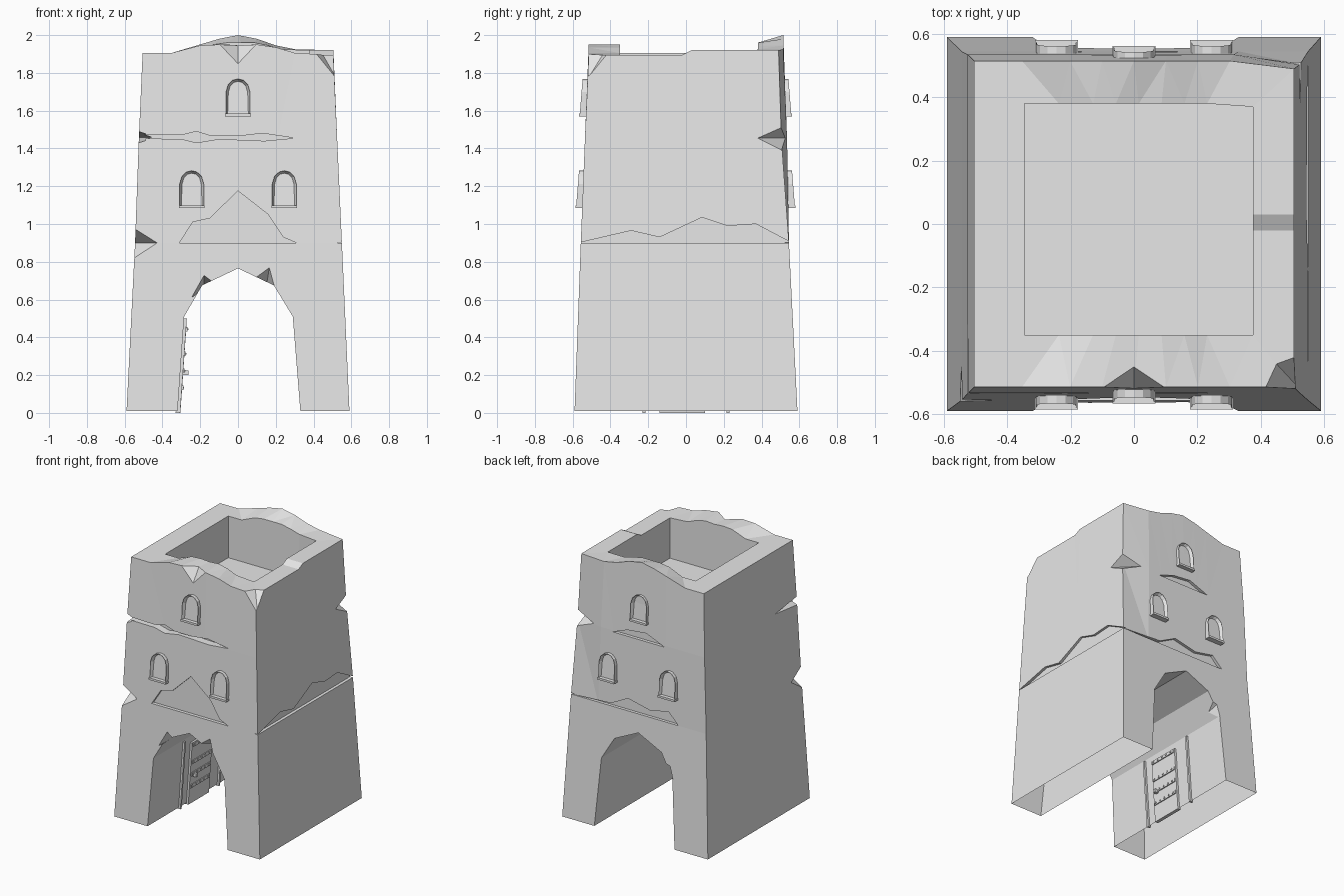
import bpy, bmesh
from mathutils import Vector

old = bpy.data.objects.get("Cube")
if old:
    bpy.data.objects.remove(old, do_unlink=True)

# One plain stone colour
stone = bpy.data.materials.new("pale_stone")
stone.use_nodes = True
stone.diffuse_color = (0.8, 0.8, 0.8, 1)
stone.node_tree.nodes["Principled BSDF"].inputs["Base Color"].default_value = (0.8, 0.8, 0.8, 1)


def finish(bm, name):
    bmesh.ops.recalc_face_normals(bm, faces=bm.faces[:])
    mesh = bpy.data.meshes.new(name)
    bm.to_mesh(mesh)
    bm.free()
    mesh.materials.append(stone)
    ob = bpy.data.objects.new(name, mesh)
    bpy.context.scene.collection.objects.link(ob)
    return ob


def hull(name, points):
    bm = bmesh.new()
    for p in points:
        bm.verts.new(p)
    bmesh.ops.convex_hull(bm, input=bm.verts[:])
    return finish(bm, name)


def prism(name, outline, axis, d0, d1):
    """Extrude an outline of (along, z) points through the wall on one axis."""
    bm = bmesh.new()
    place = lambda a, z, d: (a, d, z) if axis == "y" else (d, a, z)
    near, far = [[bm.verts.new(place(a, z, d)) for a, z in outline] for d in (d0, d1)]
    bm.faces.new(near)
    bm.faces.new(far)
    for i in range(len(outline)):
        j = (i + 1) % len(outline)
        bm.faces.new((near[i], near[j], far[j], far[i]))
    return finish(bm, name)


def cut(body, cutter):
    mod = body.modifiers.new("cut", "BOOLEAN")
    mod.operation, mod.solver, mod.object = "DIFFERENCE", "EXACT", cutter
    bpy.context.view_layer.objects.active = body
    bpy.ops.object.modifier_apply(modifier=mod.name)
    bpy.data.objects.remove(cutter, do_unlink=True)


def box(name, lo, hi, lean=0.0):
    """Box between two corners, its top shifted in x by lean."""
    return hull(name, [(x + (lean if z == hi[2] else 0), y, z)
                       for x in (lo[0], hi[0]) for y in (lo[1], hi[1]) for z in (lo[2], hi[2])])


# Tapered tower body with an uneven crown and a sunken roof
STATIONS = (-1, -.7, -.4, -.2, 0, .2, .4, .6, 1)
FRONT_TOP = (1.905, 1.905, 1.945, 1.95, 1.945, 1.95, 1.935, 1.905, 1.895)
BACK_TOP = (1.905, 1.905, 1.95, 1.98, 2.0, 1.98, 1.945, 1.925, 1.92)
mix = lambda a, b, u: a + (b - a) * (u + 1) / 2


def ring(bm, xl, xr, yf, yb, yb_right, z=None, cap=2.0):
    pts = [(mix(xl, xr, u), yf, t) for u, t in zip(STATIONS, FRONT_TOP)]
    pts += [(xr, -.02, 1.895), (xr, .03, 1.92)]
    back = [(mix(xl, xr, u), yb_right if u == 1 else yb, min(t, cap))
            for u, t in zip(STATIONS, BACK_TOP)]
    pts += back[::-1] + [(xl, 0, 1.905)]
    return [bm.verts.new((x, y, t if z is None else z)) for x, y, t in pts]


bm = bmesh.new()
rings = [
    ring(bm, -.59, .59, -.59, .59, .59, .01),
    ring(bm, -.545, .55, -.557, .545, .545, .9),
    ring(bm, -.525, .525, -.535, .535, .505, 1.45),
    ring(bm, -.505, .505, -.515, .515, .49),
    ring(bm, -.345, .375, -.35, .38, .37, cap=1.96),
    ring(bm, -.345, .375, -.35, .38, .37, 1.6),
]
for low, high in zip(rings, rings[1:]):
    for i in range(len(low)):
        j = (i + 1) % len(low)
        bm.faces.new((low[i], low[j], high[j], high[i]))
bm.faces.new(rings[0])
bm.faces.new(rings[-1])
bmesh.ops.triangulate(bm, faces=[f for f in bm.faces if len(f.verts) == 4])
tower = finish(bm, "tower_body")

# Arched passage from front to back
arch = [(-.325, -.1), (-.32, .01), (-.285, .51), (-.19, .675), (0, .765),
        (.19, .675), (.29, .51), (.33, .01), (.335, -.1)]
cut(tower, prism("passage", arch, "y", -.8, .8))

# Patches of fallen plaster
patches = [
    ("y", -.7, -.533, [(-.31, .9), (-.24, 1.01), (-.15, 1.03), (0, 1.175),
                       (.16, 1.05), (.24, .93), (.31, .9)]),
    ("x", .528, .7, [(-.57, .9), (-.29, .965), (-.14, .93), (.085, 1.035),
                     (.22, .99), (.37, 1.0), (.56, .9)]),
    ("y", .523, .7, [(.57, .9), (.225, .92), (.09, .99), (-.09, .95), (-.24, .98), (-.32, .9)]),
    ("y", .512, .7, [(.22, 1.44), (.1, 1.485), (-.05, 1.5), (-.2, 1.44)]),
    ("y", -.7, -.48, [(-.7, 1.455), (-.3, 1.45), (-.22, 1.43), (-.1, 1.45), (.14, 1.44),
                      (.3, 1.455), (.13, 1.48), (0, 1.465), (-.14, 1.465), (-.22, 1.49),
                      (-.3, 1.47), (-.7, 1.48)]),
]
for axis, d0, d1, outline in patches:
    cut(tower, prism("patch", outline, axis, d0, d1))

# Broken chips on the crown, corners and arch edge
chips = [
    [(-.2, -.56, 1.99), (.2, -.56, 1.99), (0, -.56, 1.79), (0, -.42, 1.99)],
    [(.55, -.55, 1.95), (.36, -.55, 1.95), (.55, -.36, 1.95), (.55, -.55, 1.72), (.43, -.42, 1.93)],
    [(-.64, -.64, 1.09), (-.64, -.64, .71), (-.385, -.6, .9), (-.6, -.385, .9)],
    [(.58, .58, 1.57), (.58, .58, 1.33), (.34, .565, 1.455), (.565, .34, 1.455)],
    [(-.56, -.6, 1.51), (-.56, -.6, 1.41), (-.56, -.18, 1.455), (-.45, -.5, 1.46)],
    [(-.26, -.6, .6), (-.18, -.6, .745), (-.12, -.6, .7), (-.18, -.42, .66)],
    [(.07, -.6, .72), (.17, -.6, .795), (.21, -.6, .64), (.15, -.42, .67)],
    [(-.31, .62, .48), (-.27, .62, .62), (-.2, .62, .64), (-.25, .45, .55)],
]
for points in chips:
    cut(tower, hull("chip", points))

# The legs are hollow underneath
bm = bmesh.new()
bm.from_mesh(tower.data)
bottom = [f for f in bm.faces if max(v.co.z for v in f.verts) < .02]
bmesh.ops.delete(bm, geom=bottom, context="FACES")
bm.to_mesh(tower.data)
bm.free()


# Arched windows with a raised frame, sunken pane and sill
def window(name, x, z, y_out, side):
    outline = [(-.064, 0), (.064, 0), (.064, .125), (.052, .165), (.028, .188),
               (0, .195), (-.028, .188), (-.052, .165), (-.064, .125)]
    bm = bmesh.new()
    lean = lambda h: y_out - .08 * h
    front = [bm.verts.new((x + a, side * lean(h), z + h)) for a, h in outline]
    back = [bm.verts.new((x + a, side * (lean(h) - .05), z + h)) for a, h in outline]
    pane = bm.faces.new(front)
    bm.faces.new(back)
    for i in range(len(front)):
        j = (i + 1) % len(front)
        bm.faces.new((front[i], front[j], back[j], back[i]))
    bmesh.ops.recalc_face_normals(bm, faces=bm.faces[:])
    bmesh.ops.inset_region(bm, faces=[pane], thickness=.013)
    bmesh.ops.translate(bm, verts=pane.verts[:], vec=Vector((0, -side * .022, 0)))
    finish(bm, name)
    y0, y1 = sorted((side * (y_out - .04), side * (y_out + .004)))
    box(name + "_sill", (x - .068, y0, z - .003), (x + .068, y1, z + .012))


for place, side, shift in (("front", -1, 0), ("back", 1, -.005)):
    window(place + "_upper_window", 0, 1.573, .563 + shift, side)
    for label, x in (("right", -.245), ("left", .245)):
        window(f"{place}_{label}_window", x, 1.087, .582 + shift, side)

# Door inside the passage with jambs, straps and nails
box("door_leaf", (-.33, -.14, 0), (-.305, .1, .46), .032)
for label, y in (("front", -.23), ("back", .215)):
    box(label + "_door_jamb", (-.33, y, 0), (-.306, y + .015, .5), .035)
for i, z in enumerate((.12, .21, .3, .43)):
    x = -.305 + .07 * z
    box(f"door_strap_{i}", (x - .01, -.13, z), (x + .007, .09, z + .025))
    for k in range(5):
        y = -.12 + .045 * k
        box(f"door_nail_{i}_{k}", (x - .01, y, z + .008), (x + .012, y + .01, z + .018))
box("door_handle", (-.3, -.11, .2), (-.262, -.09, .225))
